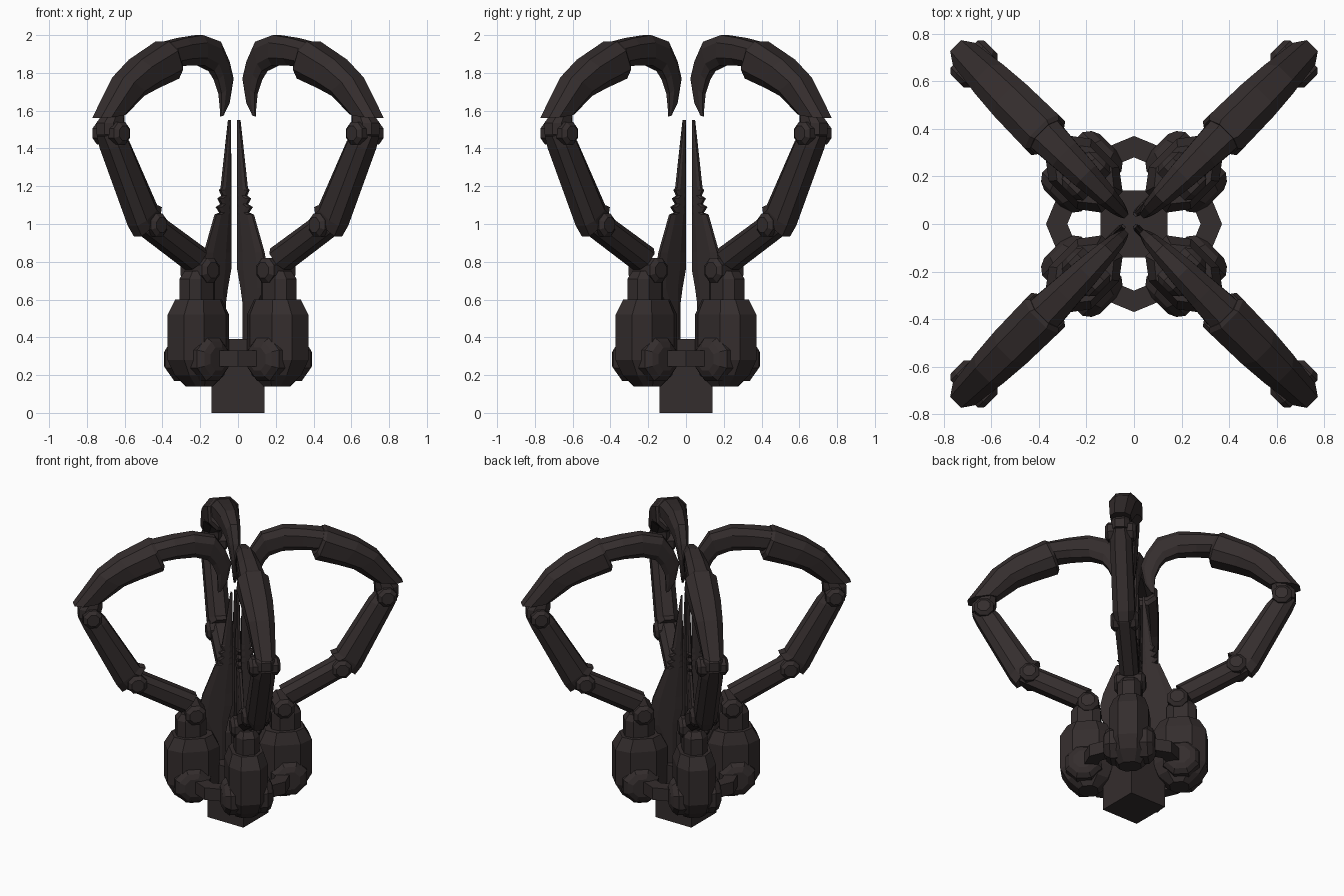
import bpy, bmesh, math
from mathutils import Vector

if "Cube" in bpy.data.objects:
    bpy.data.objects.remove(bpy.data.objects["Cube"])

dark = bpy.data.materials.new("dark_brown_metal")
dark.diffuse_color = (0.034, 0.026, 0.026, 1)
dark.use_nodes = True
dark.node_tree.nodes["Principled BSDF"].inputs["Base Color"].default_value = dark.diffuse_color


def finish(name, bm, copies=4, shift=(0, 0, 0)):
    """Make the mesh and repeat it around z on the diagonals."""
    bmesh.ops.recalc_face_normals(bm, faces=bm.faces)
    me = bpy.data.meshes.new(name)
    bm.to_mesh(me)
    bm.free()
    me.materials.append(dark)
    for k in range(copies):
        ob = bpy.data.objects.new(f"{name}_{k + 1}", me)
        ob.location = shift
        ob.rotation_euler.z = math.radians(45 + 90 * k) if copies == 4 else 0
        bpy.context.collection.objects.link(ob)


def skin(bm, rings):
    """Join equal-sized loops of points and cap both ends."""
    loops = [[bm.verts.new(p) for p in ring] for ring in rings]
    n = len(loops[0])
    for a, b in zip(loops, loops[1:]):
        for i in range(n):
            j = (i + 1) % n
            bm.faces.new((a[i], a[j], b[j], b[i]))
    bm.faces.new(loops[0])
    bm.faces.new(loops[-1])


def strip(name, sections, shift=(0, 0, 0)):
    """Eight-sided body; each section is (outer r, z, inner r, z, half width)."""
    rings = []
    for ro, zo, ri, zi, t in sections:
        o, i = Vector((ro, 0, zo)), Vector((ri, 0, zi))
        rings.append([o.lerp(i, f) + Vector((0, s * t, 0)) for f, s in
                      ((0, .5), (.25, 1), (.75, 1), (1, .5),
                       (1, -.5), (.75, -1), (.25, -1), (0, -.5))])
    bm = bmesh.new()
    skin(bm, rings)
    finish(name, bm, shift=shift)


def hinge(name, r, z, profile, sides=8):
    """Faceted turned part about the sideways axis; profile is (t, radius)."""
    bm = bmesh.new()
    skin(bm, [[(r + rad * math.cos((i + .5) * math.tau / sides), t,
                z + rad * math.sin((i + .5) * math.tau / sides))
               for i in range(sides)] for t, rad in profile])
    finish(name, bm)


# square central post
bm = bmesh.new()
skin(bm, [[(-.14, -.14, z), (.14, -.14, z), (.14, .14, z), (-.14, .14, z)] for z in (0, .39)])
finish("centre_post", bm, 1)

# octagonal ring tying the pods together
bm = bmesh.new()
ring = [[bm.verts.new((rad * math.cos(a * math.pi / 4), rad * math.sin(a * math.pi / 4), z))
         for rad, z in ((.37, .245), (.37, .33), (.28, .33), (.28, .245))] for a in range(8)]
for a in range(8):
    p, q = ring[a], ring[(a + 1) % 8]
    for i in range(4):
        bm.faces.new((p[i], q[i], q[(i + 1) % 4], p[(i + 1) % 4]))
finish("tie_ring", bm, 1)

# pods with collars and necks
strip("pod", [(.35, .14, .23, .14, .07), (.42, .2, .16, .2, .11), (.465, .28, .13, .28, .125),
              (.465, .52, .13, .52, .125), (.42, .6, .17, .6, .1)])
hinge("pod_collar", .31, .285, [(-.165, .065), (-.15, .1), (-.12, .125),
                                (.12, .125), (.15, .1), (.165, .065)])
strip("neck", [(.4, .58, .21, .58, .075), (.4, .71, .21, .71, .075), (.37, .75, .24, .75, .06)])

# arm hinges
for label, r, z, rad, w in (("shoulder", .285, .755, .07, .1),
                            ("elbow", .66, .995, .065, .09),
                            ("wrist", .95, 1.48, .065, .1)):
    hinge(label + "_hinge", r, z, [(-w, rad * .65), (-w + .02, rad), (w - .02, rad), (w, rad * .65)])

# lower arm, forearm and wrist lug
strip("lower_arm", [(.37, .76, .27, .87, .06), (.72, .95, .62, 1.05, .065),
                    (.75, .98, .66, 1.06, .05)])
strip("forearm", [(.75, .935, .6, 1.09, .06), (.79, .99, .64, 1.1, .07),
                  (1.0, 1.4, .85, 1.44, .07), (1.03, 1.465, .89, 1.49, .055)])
strip("wrist_lug", [(1.03, 1.475, .9, 1.46, .06), (1.03, 1.535, .88, 1.535, .06),
                    (.97, 1.6, .88, 1.6, .05)])

# upper arm and hooked claw
strip("upper_arm", [(1.06, 1.56, .87, 1.58, .065), (.9, 1.775, .74, 1.68, .085),
                    (.77, 1.87, .64, 1.72, .095), (.57, 1.965, .49, 1.77, .1),
                    (.55, 1.965, .48, 1.8, .085)])
strip("claw", [(.58, 1.955, .5, 1.83, .08), (.42, 1.985, .4, 1.84, .07),
               (.29, 2.0, .28, 1.84, .06), (.15, 1.965, .2, 1.81, .045),
               (.08, 1.86, .165, 1.765, .035), (.045, 1.77, .135, 1.69, .025),
               (.07, 1.64, .13, 1.62, .015), (.11, 1.575, .13, 1.57, .006)])

# thin upright blades with three notches in the outer edge
blade = [(.18, .38, .07), (.18, .58, .07), (.23, .66, .055), (.24, .76, .03), (.22, .85, .03),
         (.14, 1.05, .03)]
for k in range(3):
    z = 1.06 + .045 * k
    blade += [(.105 - .008 * k, z, .03), (.132 - .012 * k, z + .03, .03)]
blade += [(.095, 1.19, .03), (.04, 1.55, .03)]
strip("blade", [(ro, z, ri, z, .01 if z > 1.5 else .016) for ro, z, ri in blade],
      shift=(-.02, .015, 0))
